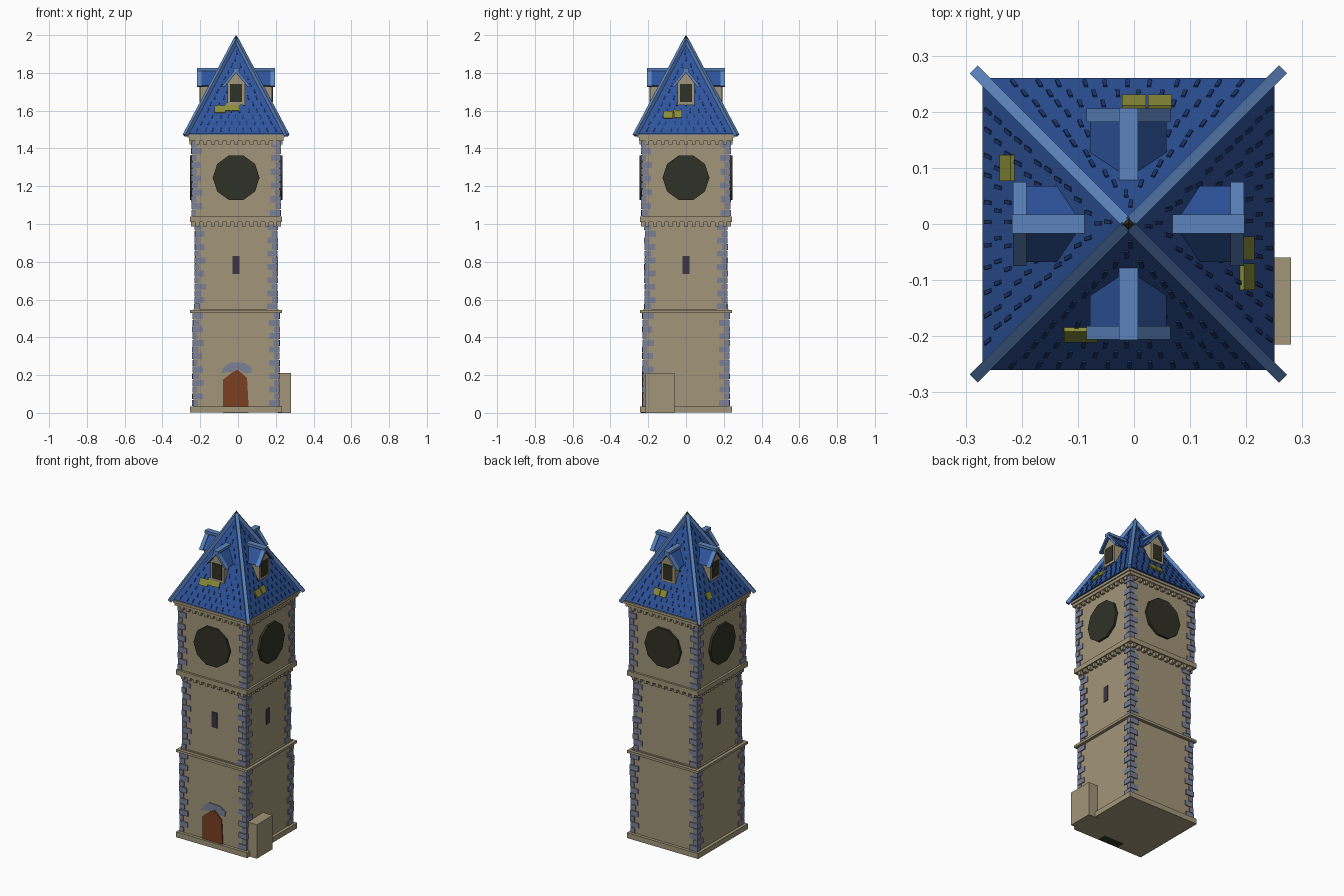
import bpy, bmesh, math, random
from mathutils import Matrix, Vector

random.seed(4)
cube = bpy.data.objects.get("Cube")
if cube:
    bpy.data.objects.remove(cube)

CENTRE = Matrix.Translation((-0.01, 0, 0))
EAVE_Z, APEX_Z, EAVE = 1.48, 1.975, 0.26
SLOPE = math.atan2(APEX_Z - EAVE_Z, EAVE)


def material(name, rgb):
    lin = [((c / 255 + 0.055) / 1.055) ** 2.4 for c in rgb] + [1]
    m = bpy.data.materials.new(name)
    m.use_nodes = True
    m.diffuse_color = lin
    m.node_tree.nodes["Principled BSDF"].inputs["Base Color"].default_value = lin
    return m


stone = material("beige stone", (162, 149, 121))
quoin = material("blue grey stone", (122, 128, 150))
blue = material("roof blue", (46, 84, 156))
navy = material("dark roof blue", (30, 56, 112))
trim = material("light blue trim", (92, 132, 190))
moss = material("mossy yellow", (138, 140, 56))
wood = material("brown wood", (122, 62, 34))
dark = material("dark olive", (48, 49, 38))
slit = material("dark purple", (62, 52, 70))


def side(k):
    """Frame of wall k: front, right-hand, back, left-hand."""
    return CENTRE @ Matrix.Rotation(k * math.pi / 2, 4, 'Z')


def box(bm, lo, hi, m=CENTRE):
    lo, hi = Vector(lo), Vector(hi)
    scale = Matrix.Diagonal((*(hi - lo), 1))
    bmesh.ops.create_cube(bm, size=1, matrix=m @ Matrix.Translation((lo + hi) / 2) @ scale)


def block(bm, half, z0, z1):
    box(bm, (-half, -half, z0), (half, half, z1))


def prism(bm, profile, y0, y1, m):
    """Extrude an x-z profile along y."""
    a = [bm.verts.new(m @ Vector((x, y0, z))) for x, z in profile]
    b = [bm.verts.new(m @ Vector((x, y1, z))) for x, z in profile]
    bm.faces.new(a)
    bm.faces.new(b[::-1])
    for i in range(len(a)):
        j = (i + 1) % len(a)
        bm.faces.new((a[j], a[i], b[i], b[j]))


def on_roof(k, x, z, spin=0):
    """Frame lying on roof slope k: local y runs uphill, z points outward."""
    y = -EAVE * (APEX_Z - z) / (APEX_Z - EAVE_Z)
    return (side(k) @ Matrix.Translation((x, y, z)) @ Matrix.Rotation(SLOPE, 4, 'X')
            @ Matrix.Rotation(spin, 4, 'Z'))


def finish(name, bm, mat):
    bmesh.ops.recalc_face_normals(bm, faces=bm.faces[:])
    mesh = bpy.data.meshes.new(name)
    bm.to_mesh(mesh)
    bm.free()
    mesh.materials.append(mat)
    bpy.context.scene.collection.objects.link(bpy.data.objects.new(name, mesh))


# Tower storeys: wall half width, bottom, top
storeys = [(0.225, 0.035, 0.53), (0.214, 0.545, 1.0), (0.231, 1.04, 1.44)]
for name, (half, z0, z1) in zip(("lower_walls", "middle_walls", "upper_walls"), storeys):
    bm = bmesh.new()
    block(bm, half, z0 - 0.02, z1 + 0.02)
    finish(name, bm, stone)

# String courses, plinth and cornice
bm = bmesh.new()
for half, z0, z1 in [(0.244, 0.002, 0.035), (0.244, 0.53, 0.545), (0.244, 1.01, 1.04),
                     (0.25, 1.44, 1.458), (0.257, 1.458, 1.474)]:
    block(bm, half, z0, z1)
finish("stone_bands", bm, stone)

# Alternating corner stones
bm = bmesh.new()
for half, z0, z1 in storeys:
    count = round((z1 - z0) / 0.036)
    step = (z1 - z0) / count
    q = half + 0.006
    for k in range(4):
        for i in range(count):
            a, b = (0.055, 0.03) if i % 2 else (0.03, 0.055)
            a += random.uniform(-0.006, 0.006)
            out = q + random.uniform(-0.002, 0.002)
            z = z0 + i * step
            box(bm, (-out, -out, z + 0.002), (a - out, b - out, z + step - 0.002), side(k))
finish("corner_stones", bm, quoin)

# Dentils under the bands
bm = bmesh.new()
for k in range(4):
    for half, z in [(0.238, 0.988), (0.246, 1.42)]:
        for i in range(11):
            x = (i - 5) * 0.041
            box(bm, (x - 0.01, -half, z), (x + 0.01, -0.2, z + 0.024), side(k))
finish("dentils", bm, stone)

# Clock discs
bm = bmesh.new()
for k in range(4):
    ring = [(0.124 * math.cos(i * math.pi / 5), 1.245 + 0.124 * math.sin(i * math.pi / 5))
            for i in range(10)]
    prism(bm, ring, -0.245, -0.225, side(k))
finish("clock_discs", bm, dark)

# Narrow windows on three walls
bm = bmesh.new()
for k in (0, 1, 3):
    box(bm, (-0.018, -0.218, 0.735), (0.018, -0.21, 0.83), side(k))
finish("slit_windows", bm, slit)

# Door, its arch and threshold
bm = bmesh.new()
prism(bm, [(-0.07, 0.035), (0.066, 0.035), (0.058, 0.185), (0.008, 0.23), (-0.02, 0.215),
           (-0.07, 0.175)], -0.232, -0.22, side(0))
finish("door", bm, wood)
bm = bmesh.new()
prism(bm, [(-0.085, 0.21), (-0.06, 0.245), (-0.03, 0.268), (0.045, 0.265), (0.085, 0.24),
           (0.08, 0.212), (0.045, 0.208), (0.008, 0.235), (-0.02, 0.218)],
      -0.23, -0.22, side(0))
finish("door_arch", bm, quoin)
bm = bmesh.new()
box(bm, (-0.07, -0.238, 0), (0.066, -0.19, 0.005))
finish("door_threshold", bm, dark)

# Annex block beside the tower
bm = bmesh.new()
box(bm, (0.22, -0.215, 0.0), (0.29, -0.06, 0.21))
finish("side_annex", bm, stone)

# Main roof
bm = bmesh.new()
block(bm, 0.25, 1.474, 1.481)
bmesh.ops.create_cone(bm, cap_ends=True, segments=4, radius1=EAVE * math.sqrt(2), radius2=0,
                      depth=APEX_Z - EAVE_Z,
                      matrix=CENTRE @ Matrix.Translation((0, 0, (APEX_Z + EAVE_Z) / 2))
                      @ Matrix.Rotation(math.pi / 4, 4, 'Z'))
finish("main_roof", bm, blue)

# Tile joints, fanned toward the peak
bm = bmesh.new()
for k in range(4):
    for row in range(13):
        z = 1.5 + row * 0.034
        width = EAVE * (APEX_Z - z) / (APEX_Z - EAVE_Z) - 0.025
        n = max(1, int(width / 0.02))
        for i in range(n):
            x = ((i + 0.5) / n * 2 - 1) * width + random.uniform(-0.005, 0.005)
            spin = math.atan2(x, (APEX_Z - z) * 1.2)
            box(bm, (-0.0035, -0.012, -0.003), (0.0035, 0.012, 0.003), on_roof(k, x, z, spin))
finish("tile_joints", bm, navy)

# Mossy tiles: wall, x, z, half width
bm = bmesh.new()
for k, x, z, w in [(0, -0.085, 1.605, 0.03), (0, -0.02, 1.617, 0.04), (1, -0.094, 1.577, 0.024),
                   (1, -0.043, 1.58, 0.021), (2, -0.01, 1.567, 0.021), (2, -0.056, 1.567, 0.021),
                   (3, -0.1, 1.57, 0.023)]:
    box(bm, (-w, -0.021, -0.004), (w, 0.021, 0.008), on_roof(k, x, z))
finish("mossy_tiles", bm, moss)

# Hip ridges and finial
bm = bmesh.new()
for k in range(4):
    low, high = Vector((-0.27, -0.27, EAVE_Z - 0.012)), Vector((0, 0, APEX_Z + 0.002))
    length = (high - low).length
    frame = Matrix.Translation(low) @ (high - low).to_track_quat('Z', 'Y').to_matrix().to_4x4()
    box(bm, (-0.01, -0.01, 0), (0.01, 0.01, length), side(k) @ frame)
finish("hip_ridges", bm, trim)
bm = bmesh.new()
bmesh.ops.create_cone(bm, cap_ends=True, segments=4, radius1=0.012, radius2=0, depth=0.018,
                      matrix=CENTRE @ Matrix.Translation((0, 0, 1.991)))
finish("finial", bm, dark)


def chevron(half, eave, peak, thick):
    return [(-half, eave), (0, peak), (half, eave), (half - thick * 0.7, eave - thick * 0.4),
            (0, peak - thick * 1.5), (thick * 0.7 - half, eave - thick * 0.4)]


# Dormers on every slope
walls, panes, roofs, boards = (bmesh.new() for _ in range(4))
for k in range(4):
    m = side(k)
    prism(walls, [(-0.046, 1.63), (0.046, 1.63), (0.046, 1.745), (0, 1.805), (-0.046, 1.745)],
          -0.19, -0.07, m)
    box(panes, (-0.032, -0.194, 1.645), (0.032, -0.185, 1.74), m)
    prism(roofs, chevron(0.068, 1.732, 1.818, 0.012), -0.2, -0.07, m)
    prism(boards, chevron(0.075, 1.73, 1.825, 0.014), -0.206, -0.182, m)
    box(boards, (-0.017, -0.207, 1.81), (0.017, -0.078, 1.826), m)
finish("dormer_walls", walls, stone)
finish("dormer_windows", panes, dark)
finish("dormer_roofs", roofs, blue)
finish("dormer_trim", boards, trim)
